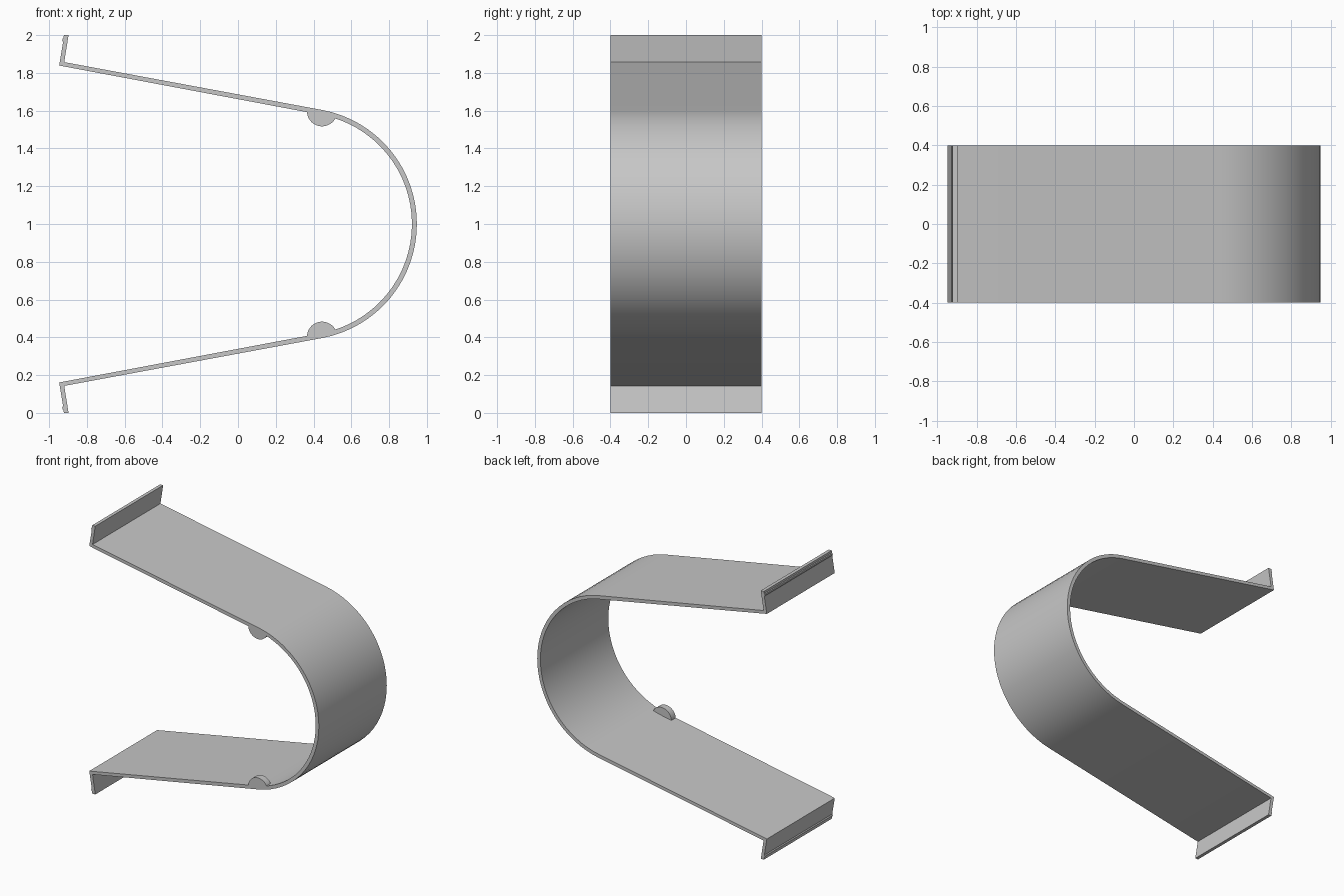
import bpy
import bmesh
from math import sin, cos, pi, radians

if "Cube" in bpy.data.objects:
    bpy.data.objects.remove(bpy.data.objects["Cube"], do_unlink=True)

grey = bpy.data.materials.new("plain grey")
colour = (0.57, 0.57, 0.57, 1)
grey.use_nodes = True
grey.diffuse_color = colour
grey.node_tree.nodes["Principled BSDF"].inputs["Base Color"].default_value = colour

HALF_WIDTH = 0.4
MID_Z = 1.0
BEND_X, OUTER_R, THICK = 0.333, 0.614, 0.026
SWEEP = radians(79.5)
STEPS = 32


def extrude_profile(name, outline, y0, y1):
    """Extrude a closed x-z outline from y0 to y1."""
    bm = bmesh.new()
    face = bm.faces.new([bm.verts.new((x, y0, z)) for x, z in outline])
    moved = bmesh.ops.extrude_face_region(bm, geom=[face])["geom"]
    verts = [g for g in moved if isinstance(g, bmesh.types.BMVert)]
    bmesh.ops.translate(bm, verts=verts, vec=(0, y1 - y0, 0))
    bmesh.ops.recalc_face_normals(bm, faces=bm.faces)
    mesh = bpy.data.meshes.new(name)
    bm.to_mesh(mesh)
    bm.free()
    mesh.materials.append(grey)
    obj = bpy.data.objects.new(name, mesh)
    bpy.context.collection.objects.link(obj)
    bpy.ops.object.select_all(action="DESELECT")
    obj.select_set(True)
    bpy.context.view_layer.objects.active = obj
    bpy.ops.object.shade_smooth_by_angle(angle=radians(25))
    return obj


def bend(radius):
    """Arc from the upper arm round to the lower arm."""
    angles = [SWEEP * (1 - 2 * i / STEPS) for i in range(STEPS + 1)]
    return [(BEND_X + radius * cos(a), MID_Z + radius * sin(a)) for a in angles]


def flip(points):
    return [(x, 2 * MID_Z - z) for x, z in reversed(points)]


# Bent strip: two arms, round bend, and a lip with a small bead at each end
lip_inside = [(-0.897, 2.0), (-0.92, 1.857)]
lip_outside = [(-0.947, 1.839), (-0.926, 1.964), (-0.931, 1.972),
               (-0.929, 1.981), (-0.924, 1.985), (-0.922, 2.0)]
outline = (lip_inside + bend(OUTER_R) + flip(lip_inside)
           + flip(lip_outside) + bend(OUTER_R - THICK)[::-1] + lip_outside)
extrude_profile("bent_strip", outline, -HALF_WIDTH, HALF_WIDTH)

# Half-round stops at the front edge, on the inside of each arm
tab = [(0.445 + 0.08 * cos(a), 1.597 + 0.08 * sin(a))
       for a in (-pi * i / 24 for i in range(25))]
# Close the top of each stop inside the strip thickness
tab = [(x, min(z, MID_Z + ((OUTER_R - 0.012) ** 2 - (x - BEND_X) ** 2) ** 0.5))
       for x, z in tab]
for name, points in (("upper_stop", tab), ("lower_stop", flip(tab))):
    extrude_profile(name, points, -HALF_WIDTH, -HALF_WIDTH + 0.05)
